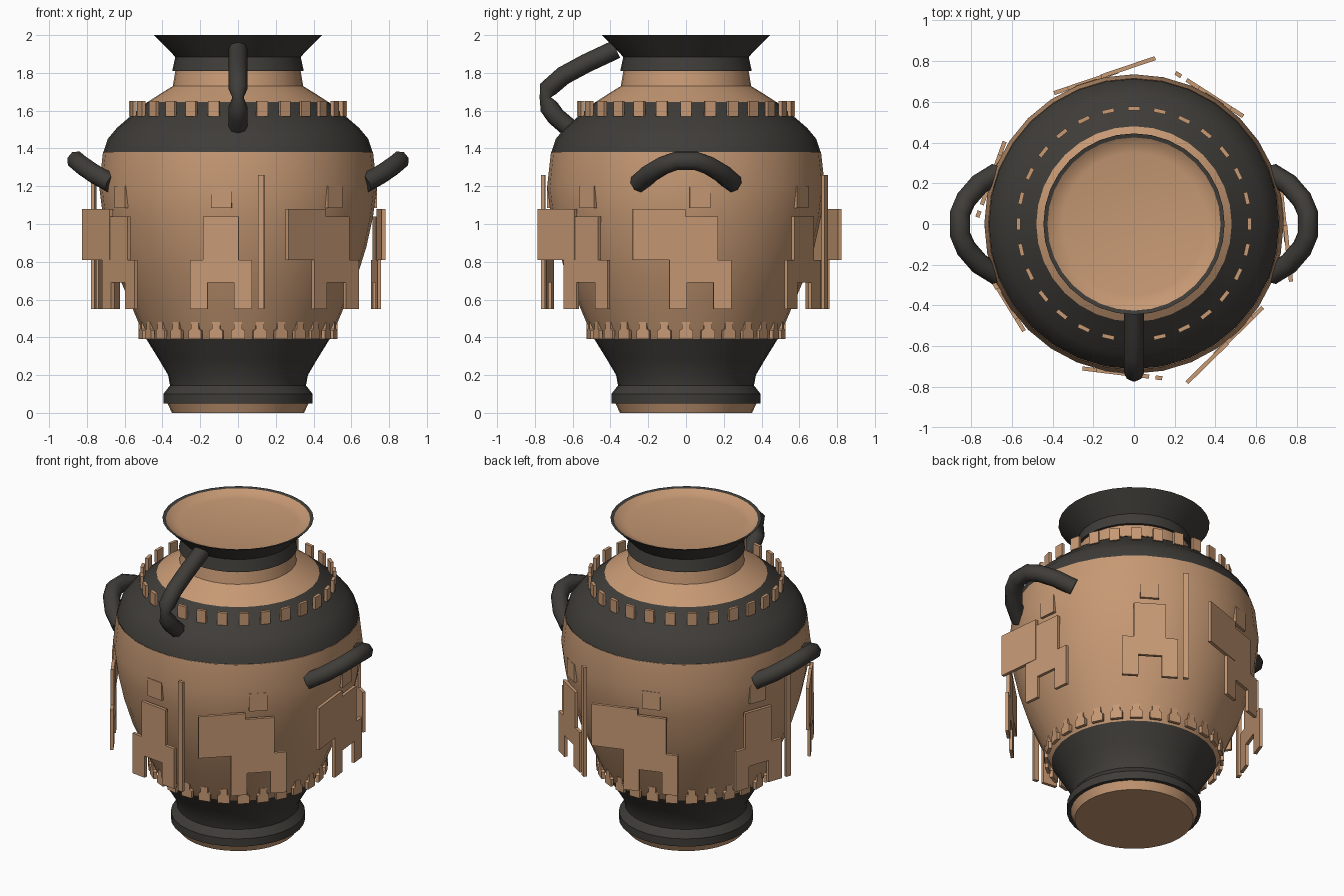
import bpy, bmesh, math
from mathutils import Matrix, Vector

SEGMENTS = 32
scene = bpy.context.scene
if "Cube" in bpy.data.objects:
    bpy.data.objects.remove(bpy.data.objects["Cube"])


def material(name, rgb):
    mat = bpy.data.materials.new(name)
    mat.use_nodes = True
    mat.diffuse_color = (*rgb, 1)
    mat.node_tree.nodes["Principled BSDF"].inputs["Base Color"].default_value = (*rgb, 1)
    return mat


clay = material("terracotta", (0.57, 0.32, 0.175))
dark = material("dark glaze", (0.05, 0.046, 0.04))


def add_object(name, bm, mat, smooth=False):
    mesh = bpy.data.meshes.new(name)
    bm.to_mesh(mesh)
    bm.free()
    mesh.materials.append(mat)
    if smooth:
        mesh.polygons.foreach_set("use_smooth", [True] * len(mesh.polygons))
        mesh.set_sharp_from_angle(angle=math.radians(35))
    obj = bpy.data.objects.new(name, mesh)
    scene.collection.objects.link(obj)
    return obj


def lathe(name, mat, profile):
    """Turn a bottom-to-top (radius, height) profile around z."""
    bm = bmesh.new()
    rings = []
    for r, z in profile:
        angles = [2 * math.pi * i / SEGMENTS for i in range(SEGMENTS)]
        if r == 0:
            rings.append([bm.verts.new((0, 0, z))] * SEGMENTS)
        else:
            rings.append([bm.verts.new((r * math.cos(a), r * math.sin(a), z)) for a in angles])
    for low, high in zip(rings, rings[1:]):
        for i in range(SEGMENTS):
            j = (i + 1) % SEGMENTS
            corners = dict.fromkeys((low[i], low[j], high[j], high[i]))
            bm.faces.new(list(corners))
    return add_object(name, bm, mat, True)


def plate(bm, outline, azimuth, radius, thickness=0.02):
    """Upright plate tangent to the vase; azimuth is measured from the front."""
    turn = Matrix.Rotation(math.radians(azimuth), 3, "Z")
    face = bm.faces.new([bm.verts.new(turn @ Vector((u, -radius, z))) for u, z in outline])
    out = turn @ Vector((0, -thickness, 0))
    made = bmesh.ops.extrude_face_region(bm, geom=[face])["geom"]
    bmesh.ops.translate(bm, vec=out, verts=[g for g in made if isinstance(g, bmesh.types.BMVert)])
    bmesh.ops.recalc_face_normals(bm, faces=bm.faces)


def box(u0, u1, z0, z1):
    return [(u0, z0), (u1, z0), (u1, z1), (u0, z1)]


def mirrored(half):
    """Complete a right-hand half outline, given from bottom to top."""
    return half + [(-u, z) for u, z in reversed(half)]


# Turned vase, split into clay and glazed bands
lathe("base", clay, [(0, 0), (0.35, 0), (0.375, 0.055)])
lathe("foot_band", dark, [(0.36, 0.05), (0.395, 0.05), (0.395, 0.1), (0.36, 0.145),
                          (0.37, 0.2), (0.42, 0.285), (0.485, 0.39)])
lathe("belly", clay, [(0.485, 0.39), (0.515, 0.45), (0.57, 0.58), (0.63, 0.72), (0.68, 0.88),
                      (0.715, 1.04), (0.735, 1.2), (0.715, 1.38)])
lathe("shoulder_band", dark, [(0.69, 1.38), (0.713, 1.38), (0.69, 1.45), (0.64, 1.51),
                              (0.57, 1.57), (0.48, 1.645)])
lathe("neck", clay, [(0.48, 1.645), (0.41, 1.69), (0.345, 1.73), (0.33, 1.82)])
lathe("mouth_band", dark, [(0.32, 1.81), (0.348, 1.81), (0.332, 1.885), (0.445, 2.0),
                           (0.425, 1.995)])
lathe("mouth_cover", clay, [(0.425, 1.995), (0.395, 1.975), (0.35, 1.965), (0, 1.96)])

# Rings of small raised tiles
TILES = 28
upper, lower = bmesh.new(), bmesh.new()
tile = mirrored([(0.036, 0.39), (0.036, 0.435), (0.022, 0.445), (0.022, 0.48)])
for i in range(TILES):
    azimuth = 360 * i / TILES
    plate(upper, box(-0.03, 0.03, 1.57, 1.65), azimuth, 0.558)
    plate(lower, tile, azimuth, 0.508)
add_object("shoulder_tiles", upper, clay)
add_object("foot_tiles", lower, clay)

# Seven standing figures, each with a spear or a shield
FIGURES = 7
SPEAR_BEARERS = (0, 3, 5)
body = mirrored([(0.07, 0.69), (0.07, 0.55), (0.165, 0.55), (0.165, 0.81),
                 (0.095, 0.81), (0.095, 1.04)])
# Start at the outer hem so the leg gap is the last notch of the outline
for i in range(FIGURES):
    azimuth = -7 + 360 * i / FIGURES
    bm = bmesh.new()
    plate(bm, body, azimuth, 0.725)
    plate(bm, box(-0.055, 0.055, 1.085, 1.2), azimuth, 0.715)
    add_object(f"figure_{i + 1}", bm, clay)
    bm = bmesh.new()
    if i in SPEAR_BEARERS:
        plate(bm, box(0.197, 0.23, 0.55, 1.26), azimuth, 0.725)
        add_object(f"spear_{i + 1}", bm, clay)
    else:
        plate(bm, box(-0.36, -0.08, 0.81, 1.08), azimuth, 0.728)
        add_object(f"shield_{i + 1}", bm, clay)


def tube(name, points, radius=0.052):
    """Capped round tube; each point is x, y, z and an optional thickness factor."""
    curve = bpy.data.curves.new(name, "CURVE")
    curve.dimensions = "3D"
    curve.bevel_depth = radius
    curve.bevel_resolution = 2
    curve.use_fill_caps = True
    spline = curve.splines.new("POLY")
    spline.points.add(len(points) - 1)
    for point, (x, y, z, *scale) in zip(spline.points, points):
        point.co = (x, y, z, 1)
        point.radius = scale[0] if scale else 1
    spline.use_smooth = True
    curve.materials.append(dark)
    obj = bpy.data.objects.new(name, curve)
    scene.collection.objects.link(obj)


# Side handles, arched and rising outward
half = [(0.67, 0.25, 1.215), (0.76, 0.195, 1.265), (0.825, 0.12, 1.31), (0.855, 0.05, 1.335)]
arch = half + [(x, -y, z) for x, y, z in reversed(half)]
for side, name in ((1, "left_handle"), (-1, "right_handle")):
    tube(name, [(side * x, y, z) for x, y, z in arch])

# Front handle from the mouth to the shoulder, pinched at its bend
tube("front_handle", [(0, -0.37, 1.925), (0, -0.53, 1.85), (0, -0.65, 1.785), (0, -0.73, 1.715),
                      (0, -0.745, 1.67, 0.6), (0, -0.725, 1.62), (0, -0.69, 1.57),
                      (0, -0.62, 1.51)], 0.05)
